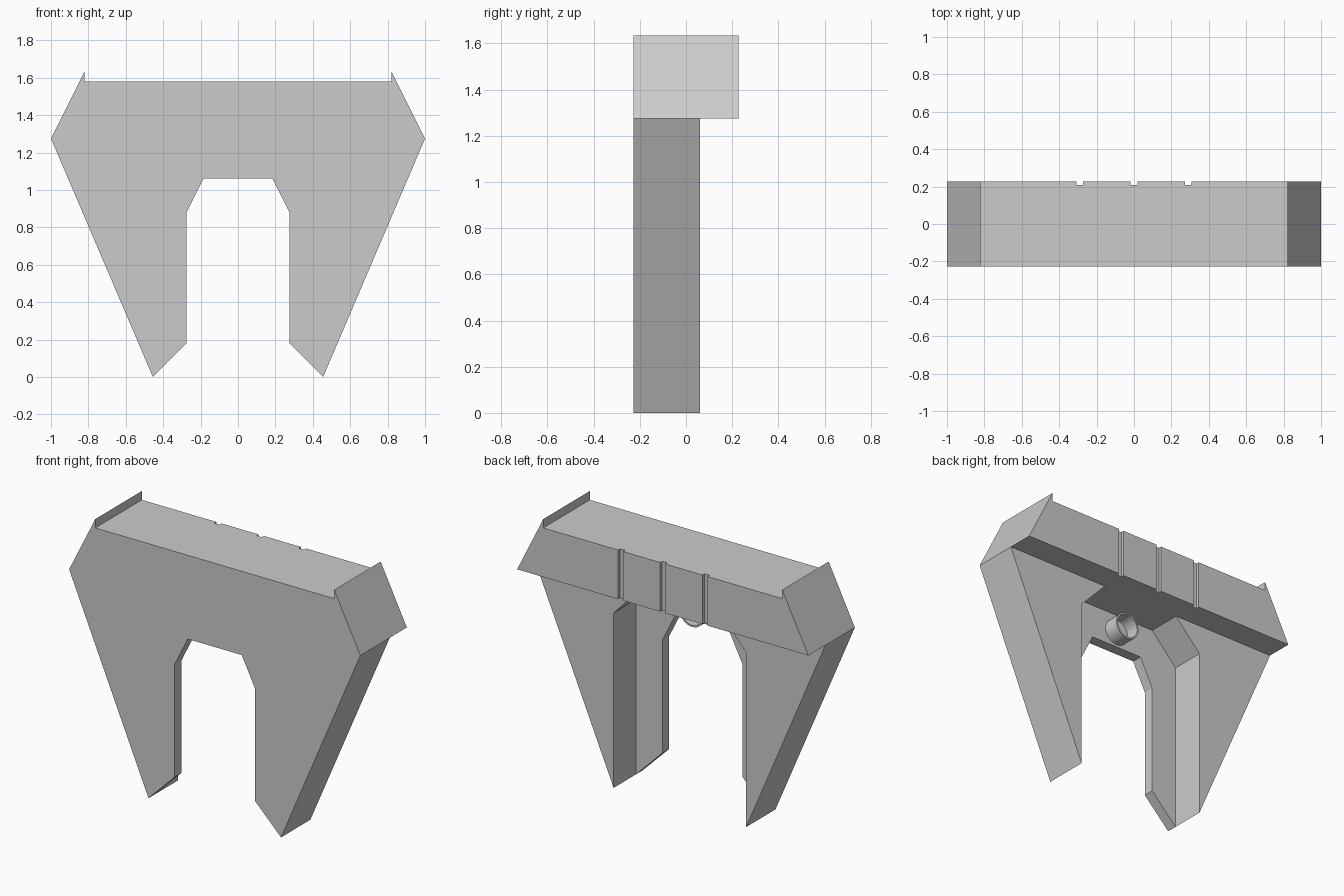
import bpy, bmesh, math
from mathutils import Matrix

cube = bpy.data.objects.get("Cube")
if cube:
    bpy.data.objects.remove(cube, do_unlink=True)

grey = bpy.data.materials.new("plain grey")
grey.use_nodes = True
COLOUR = (0.6, 0.6, 0.6, 1)
grey.diffuse_color = COLOUR
grey.node_tree.nodes["Principled BSDF"].inputs["Base Color"].default_value = COLOUR

FRONT, BACK = -0.228, 0.228      # full depth
PLATE_BACK, LEG_BACK = -0.16, 0.06
BEAM_BOTTOM = 1.275


def finish(name, bm):
    bmesh.ops.recalc_face_normals(bm, faces=bm.faces)
    mesh = bpy.data.meshes.new(name)
    bm.to_mesh(mesh)
    bm.free()
    mesh.materials.append(grey)
    obj = bpy.data.objects.new(name, mesh)
    bpy.context.collection.objects.link(obj)
    return obj


def mirrored_prism(name, half, y0, y1, x=0):
    """Extrude a half profile, mirrored across x, from y0 to y1."""
    outline = half + [(-px, pz) for px, pz in reversed(half)]
    bm = bmesh.new()
    face = bm.faces.new([bm.verts.new((x + px, y0, pz)) for px, pz in outline])
    side = bmesh.ops.extrude_face_region(bm, geom=[face])["geom"]
    verts = [v for v in side if isinstance(v, bmesh.types.BMVert)]
    bmesh.ops.translate(bm, verts=verts, vec=(0, y1 - y0, 0))
    return finish(name, bm)


def cut(target, cutter):
    mod = target.modifiers.new("cut", "BOOLEAN")
    mod.operation = "DIFFERENCE"
    mod.solver = "EXACT"
    mod.object = cutter
    bpy.context.view_layer.objects.active = target
    bpy.ops.object.modifier_apply(modifier=mod.name)
    bpy.data.objects.remove(cutter, do_unlink=True)


# Arched body: beam with raised end lips and two tapering legs
body = mirrored_prism("arched_body", [
    (0.82, 1.58), (0.82, 1.635), (1, BEAM_BOTTOM), (0.455, 0),
    (0.275, 0.18), (0.275, 0.88), (0.185, 1.06)], FRONT, BACK)

# Step behind the legs, under the overhanging beam
cut(body, mirrored_prism("step_cutter", [(1.2, BEAM_BOTTOM), (1.2, -0.2)],
                         LEG_BACK, 0.5))

# Recess behind the arch, leaving a thin front plate
cut(body, mirrored_prism("recess_cutter", [
    (0.275, BEAM_BOTTOM), (0.455, 1.085), (0.455, -0.2)], PLATE_BACK, 0.5))

# Three upright grooves in the back of the beam
for x in (-0.29, 0, 0.29):
    cut(body, mirrored_prism("groove_cutter", [(0.018, 1.8), (0.018, 1.1)],
                             0.208, 0.5, x))

# Short open socket on the back of the front plate
bm = bmesh.new()
bmesh.ops.create_cone(bm, cap_ends=True, segments=32, radius1=0.085, radius2=0.085,
                      depth=0.1, matrix=Matrix.Translation((0, -0.11, 1.16))
                      @ Matrix.Rotation(-math.pi / 2, 4, "X"))
mouth = max(bm.faces, key=lambda f: f.calc_center_median().y)
bmesh.ops.inset_region(bm, faces=[mouth], thickness=0.01)
floor = bmesh.ops.extrude_face_region(bm, geom=[mouth])["geom"]
bmesh.ops.translate(bm, verts=[v for v in floor if isinstance(v, bmesh.types.BMVert)],
                    vec=(0, -0.09, 0))
if mouth.is_valid:
    bmesh.ops.delete(bm, geom=[mouth], context="FACES_ONLY")
socket = finish("socket", bm)
bpy.ops.object.select_all(action="DESELECT")
socket.select_set(True)
bpy.context.view_layer.objects.active = socket
bpy.ops.object.shade_smooth_by_angle(angle=math.radians(40))
